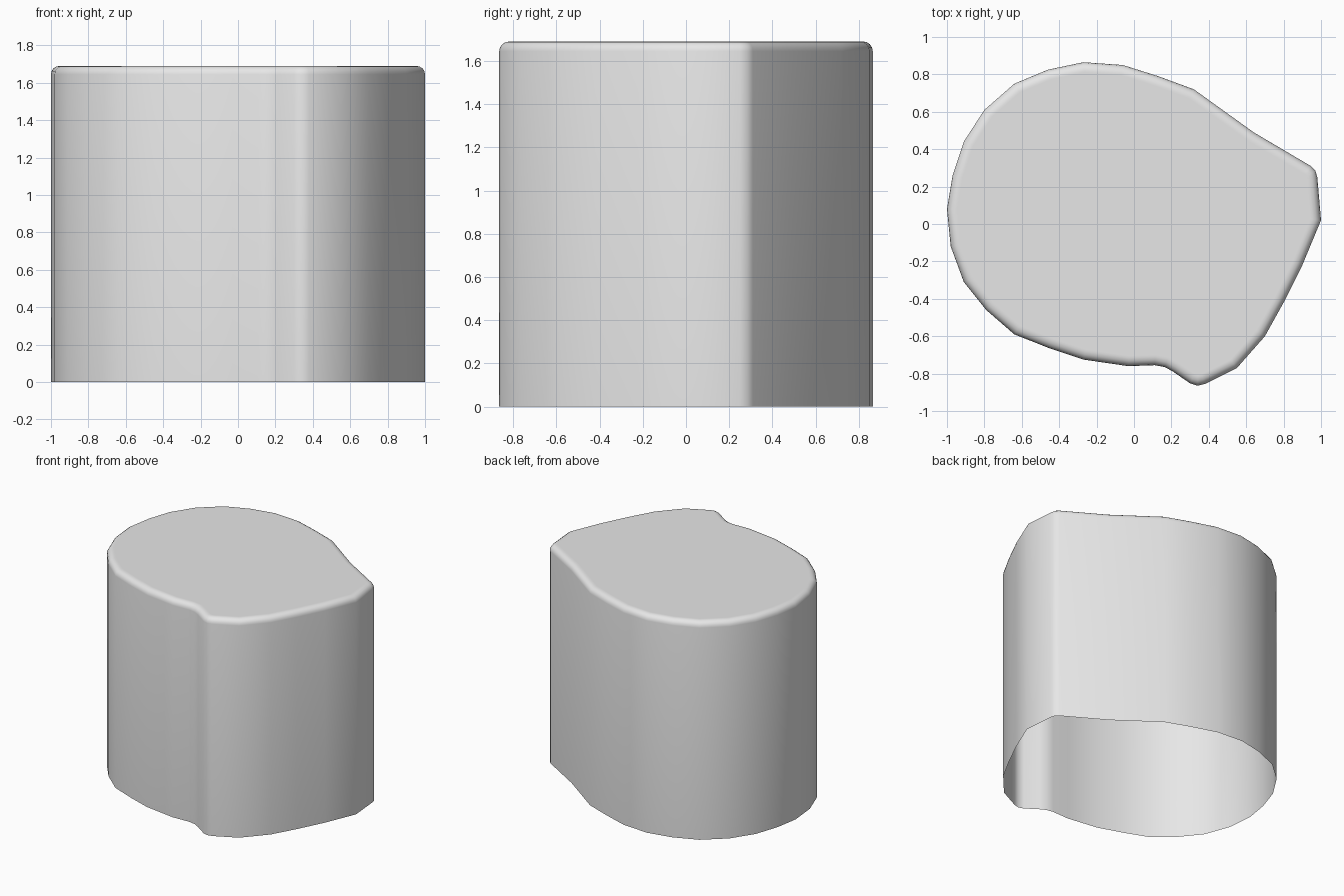
import bpy
import bmesh
import math
from mathutils import Vector

cube = bpy.data.objects.get("Cube")
if cube:
    bpy.data.objects.remove(cube, do_unlink=True)

HEIGHT, RADIUS, STEPS = 1.69, 0.045, 4

# Outline of the body, counter-clockwise from the left-hand tip
OUTLINE = [Vector(p) for p in (
    (1, .02), (.98, .25), (.97, .285), (.945, .31), (.64, .49), (.32, .72),
    (.13, .79), (-.06, .85), (-.27, .865), (-.46, .825), (-.64, .75),
    (-.8, .61), (-.91, .44), (-.97, .26), (-1, .08), (-.98, -.12),
    (-.91, -.31), (-.79, -.46), (-.64, -.59), (-.45, -.665), (-.27, -.725),
    (-.03, -.76), (.11, -.755), (.165, -.765), (.21, -.79), (.3, -.852),
    (.34, -.865), (.38, -.855), (.55, -.77), (.7, -.6), (.8, -.42), (.9, -.22))]


def inset(points, distance):
    """Move every outline point inward along its mitred normal."""
    result = []
    for i, p in enumerate(points):
        before = (p - points[i - 1]).normalized()
        after = (points[(i + 1) % len(points)] - p).normalized()
        tangent = (before + after).normalized()
        normal = Vector((-tangent.y, tangent.x))
        result.append(p + normal * distance / max(tangent.dot(after), 0.5))
    return result


# Wall levels, then a quarter-round rim, then a narrow flat border
levels = [(0, 0)]
for i in range(STEPS + 1):
    a = math.pi / 2 * i / STEPS
    levels.append((RADIUS * (1 - math.cos(a)), HEIGHT - RADIUS * (1 - math.sin(a))))
levels.append((RADIUS + 0.01, HEIGHT))

# Open-bottomed shell with a closed top
bm = bmesh.new()
rings = [[bm.verts.new((p.x, p.y, z)) for p in inset(OUTLINE, d)] for d, z in levels]
for low, high in zip(rings, rings[1:]):
    for i in range(len(low)):
        j = (i + 1) % len(low)
        bm.faces.new((low[i], low[j], high[j], high[i]))
bm.faces.new(rings[-1])
for face in bm.faces:
    face.smooth = True
mesh = bpy.data.meshes.new("rounded_shell")
bm.to_mesh(mesh)
bm.free()

grey = bpy.data.materials.new("light grey")
grey.use_nodes = True
colour = (0.8, 0.8, 0.8, 1)
grey.diffuse_color = colour
grey.node_tree.nodes["Principled BSDF"].inputs["Base Color"].default_value = colour
mesh.materials.append(grey)

shell = bpy.data.objects.new("rounded_shell", mesh)
bpy.context.collection.objects.link(shell)
